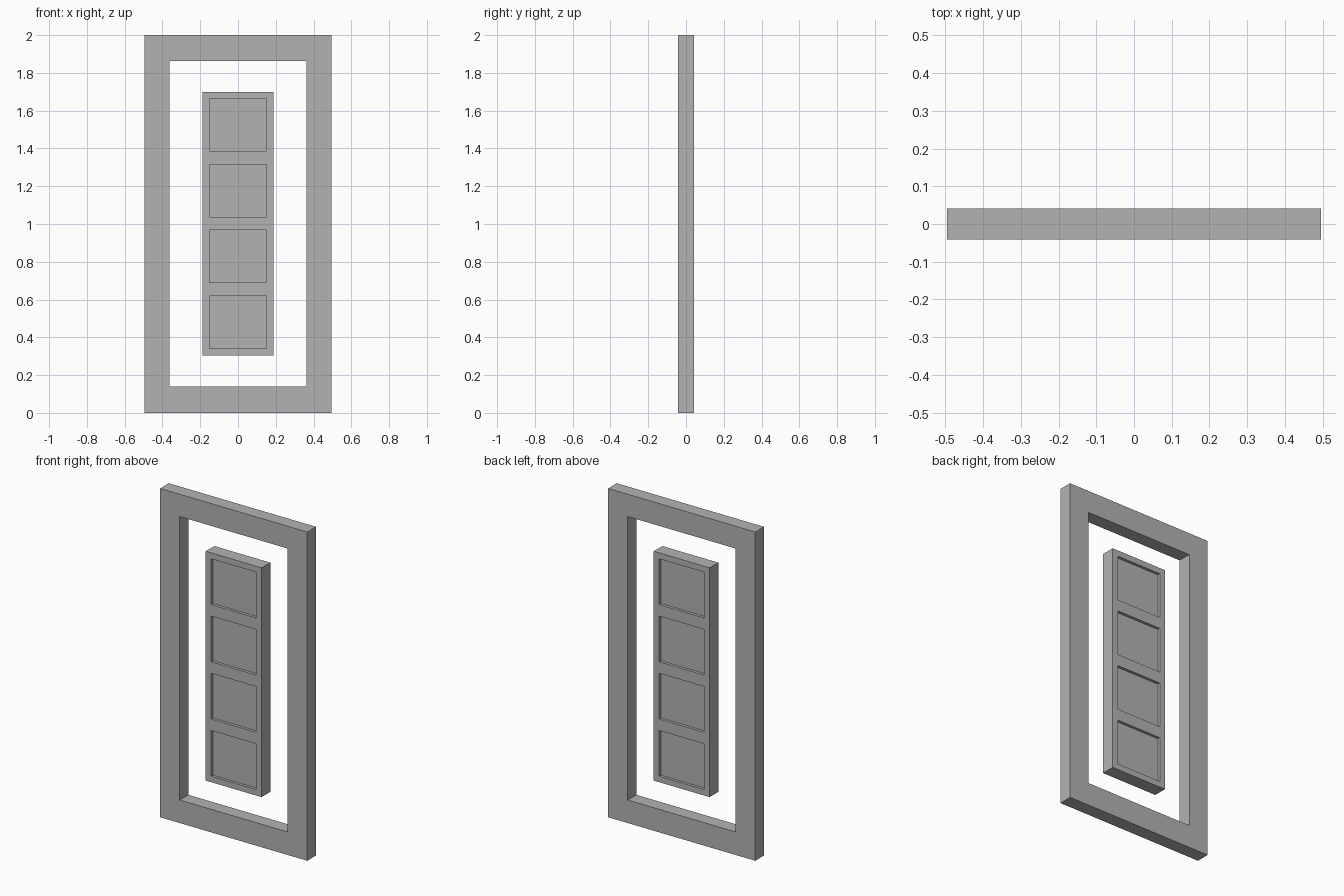
import bpy
import bmesh

cube = bpy.data.objects.get("Cube")
if cube:
    bpy.data.objects.remove(cube, do_unlink=True)

HALF_DEPTH = 0.0415
RECESS_DEPTH = 0.017
MID_Z = 1.0025

gray = bpy.data.materials.new("plain gray")
gray.use_nodes = True
color = (0.45, 0.45, 0.45, 1)
gray.diffuse_color = color
gray.node_tree.nodes["Principled BSDF"].inputs["Base Color"].default_value = color


def slab(name, cells_x, cells_z, keep):
    """Grid of cells, some left out, extruded evenly to both sides of y = 0."""
    bm = bmesh.new()
    for i in range(len(cells_x) - 1):
        for j in range(len(cells_z) - 1):
            if keep(i, j):
                x0, x1, z0, z1 = *cells_x[i:i + 2], *cells_z[j:j + 2]
                bm.faces.new([bm.verts.new((x, -HALF_DEPTH, z)) for x, z in
                              ((x0, z0), (x1, z0), (x1, z1), (x0, z1))])
    bmesh.ops.remove_doubles(bm, verts=bm.verts, dist=1e-5)
    back = bmesh.ops.extrude_face_region(bm, geom=bm.faces[:], use_keep_orig=True)
    moved = [v for v in back["geom"] if isinstance(v, bmesh.types.BMVert)]
    bmesh.ops.translate(bm, verts=moved, vec=(0, 2 * HALF_DEPTH, 0))
    bmesh.ops.recalc_face_normals(bm, faces=bm.faces)
    return name, bm


def finish(name, bm):
    mesh = bpy.data.meshes.new(name)
    bm.to_mesh(mesh)
    bm.free()
    mesh.materials.append(gray)
    bpy.context.collection.objects.link(bpy.data.objects.new(name, mesh))


# Outer frame with a through opening
finish(*slab("outer_frame", [-0.495, -0.363, 0.363, 0.495], [0, 0.14, 1.864, 2],
             lambda i, j: (i, j) != (1, 1)))

# Centre panel with four sunken squares on both faces
rows = [MID_Z - 0.6975]
for k in range(4):
    centre = MID_Z + (k - 1.5) * 0.348
    rows += [centre - 0.139, centre + 0.139]
rows.append(MID_Z + 0.6975)
name, panel = slab("centre_panel", [-0.188, -0.151, 0.151, 0.188], rows, lambda i, j: True)
panel.normal_update()
for face in panel.faces[:]:
    c = face.calc_center_median()
    row = next((j for j in range(len(rows) - 1) if rows[j] < c.z < rows[j + 1]), 0)
    if abs(face.normal.y) > 0.9 and abs(c.x) < 0.1 and row % 2 == 1:
        inward = -1 if c.y > 0 else 1
        sunk = bmesh.ops.extrude_discrete_faces(panel, faces=[face])["faces"]
        bmesh.ops.translate(panel, verts=sunk[0].verts[:], vec=(0, inward * RECESS_DEPTH, 0))
bmesh.ops.recalc_face_normals(panel, faces=panel.faces)
finish(name, panel)
